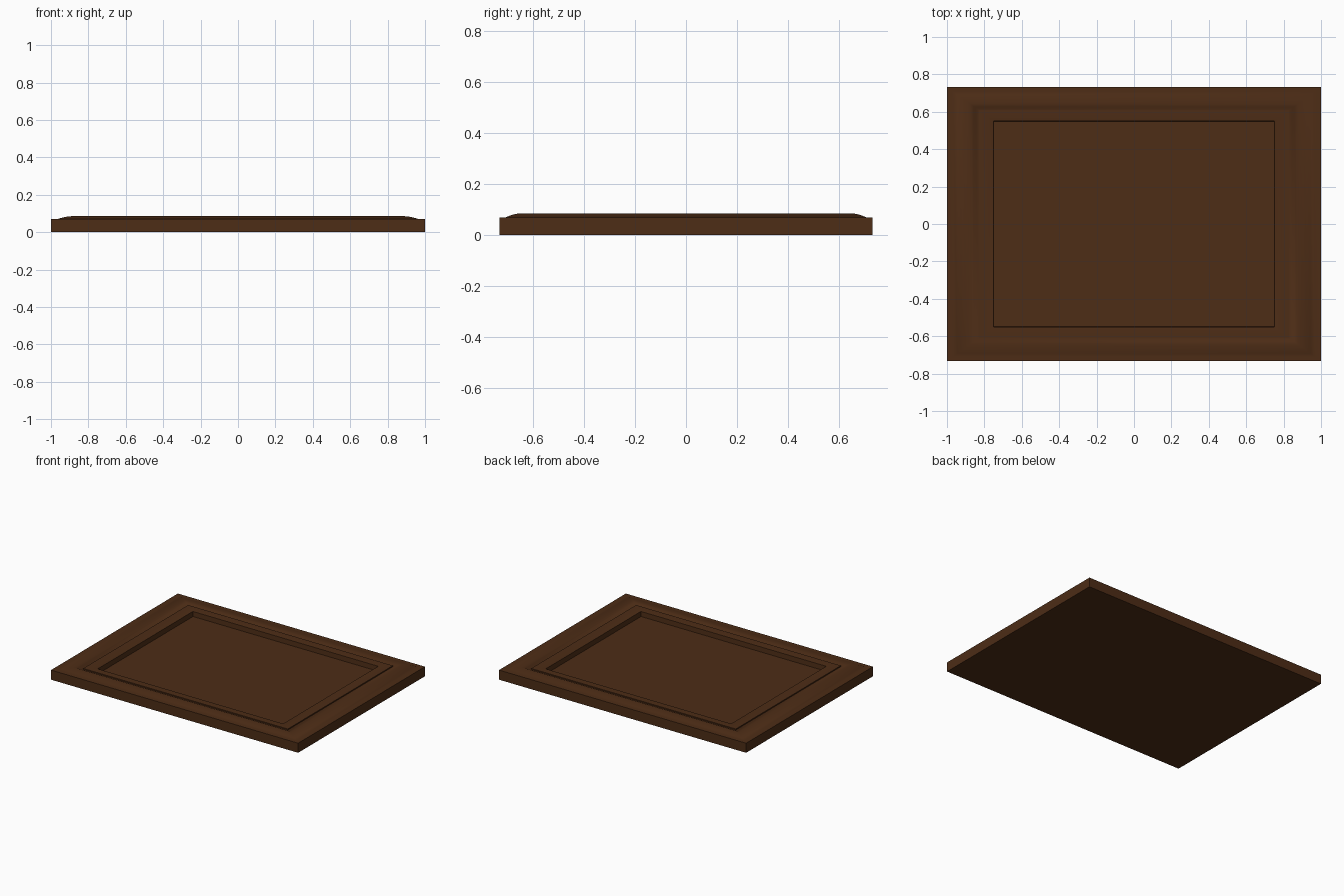
import bpy, bmesh, math

if "Cube" in bpy.data.objects:
    bpy.data.objects.remove(bpy.data.objects["Cube"])

HALF_X, HALF_Y = 1.0, 0.733

wood = bpy.data.materials.new("dark_wood")
wood.diffuse_color = (0.075, 0.026, 0.008, 1)
wood.use_nodes = True
wood.node_tree.nodes["Principled BSDF"].inputs["Base Color"].default_value = wood.diffuse_color


def sweep_rectangle(name, profile, smooth=False):
    """Join rectangles of (scale, height) into a closed solid; caps the first and last."""
    bm = bmesh.new()
    rings = []
    for s, z in profile:
        rings.append([bm.verts.new((sx * HALF_X * s, sy * HALF_Y * s, z))
                      for sx, sy in ((-1, -1), (1, -1), (1, 1), (-1, 1))])
    for a, b in zip(rings, rings[1:]):
        for i in range(4):
            j = (i + 1) % 4
            bm.faces.new((a[i], a[j], b[j], b[i]))
    bm.faces.new(rings[0][::-1])
    bm.faces.new(rings[-1])
    bmesh.ops.recalc_face_normals(bm, faces=bm.faces)
    mesh = bpy.data.meshes.new(name)
    bm.to_mesh(mesh)
    bm.free()
    mesh.materials.append(wood)
    obj = bpy.data.objects.new(name, mesh)
    bpy.context.collection.objects.link(obj)
    if smooth:
        bpy.ops.object.select_all(action='DESELECT')
        obj.select_set(True)
        bpy.context.view_layer.objects.active = obj
        bpy.ops.object.shade_smooth_by_angle(angle=math.radians(30))
    return obj


# Moulded board: outer edge, ledge, rounded rim, inner bead, recessed panel
sweep_rectangle("moulded_panel", [
    (1.0, 0.0), (1.0, 0.070), (0.965, 0.070),
    (0.945, 0.076), (0.925, 0.081), (0.905, 0.084), (0.885, 0.0855),
    (0.872, 0.0855), (0.858, 0.081), (0.845, 0.076), (0.832, 0.073),
    (0.829, 0.073), (0.828, 0.080), (0.80, 0.080), (0.775, 0.079),
    (0.75, 0.076), (0.748, 0.040),
], smooth=True)
